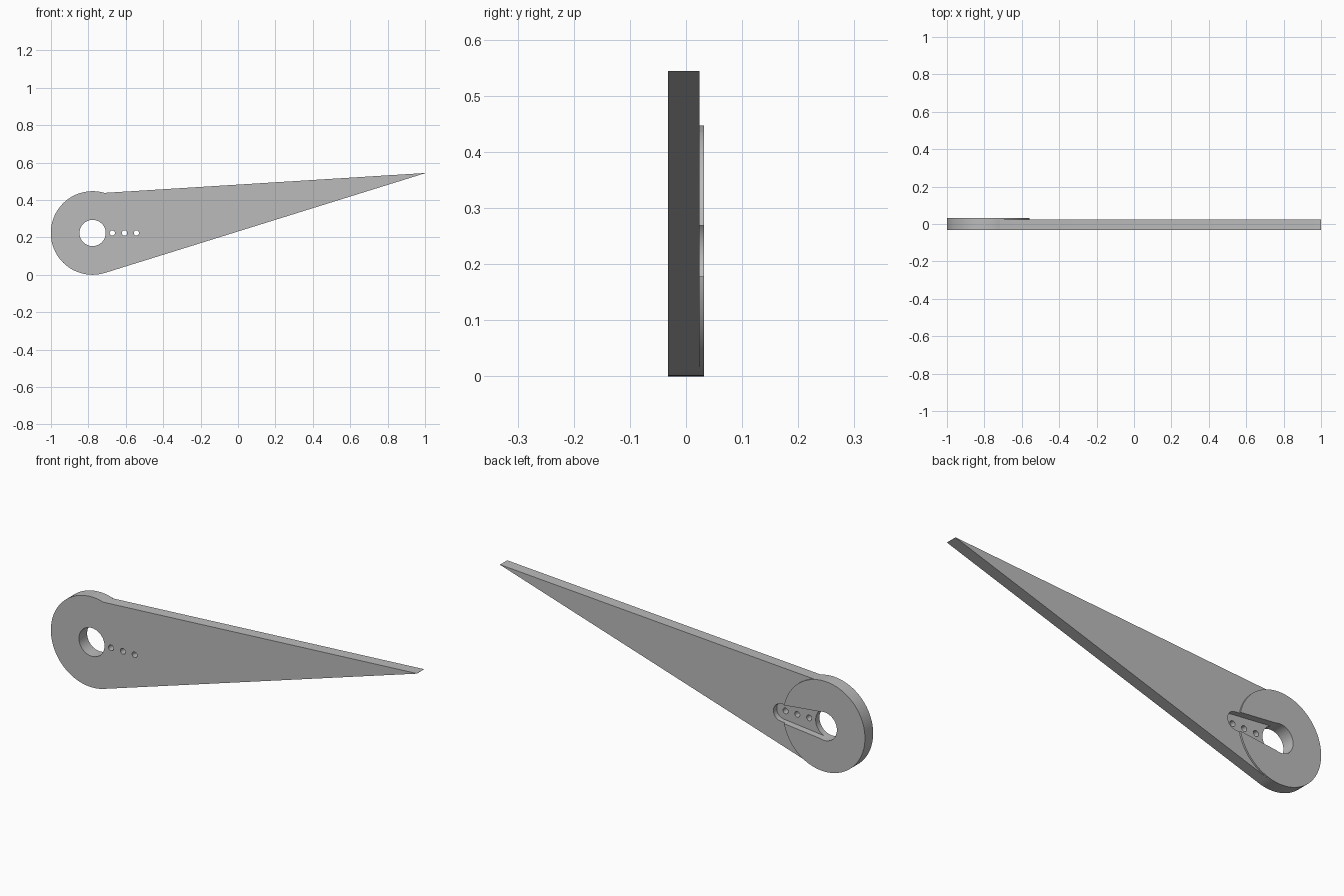
import bpy, bmesh
from math import sin, cos, pi, acos, sqrt, atan2, asin, radians

default = bpy.data.objects.get("Cube")
if default:
    bpy.data.objects.remove(default, do_unlink=True)

# Main dimensions
HUB_X, HUB_Z, HUB_R = -0.7775, 0.2235, 0.2235
TIP_X, TIP_Z = 1.0, 0.544
FRONT, BACK, PAD_BACK = -0.032, 0.024, 0.032
BORE_R = 0.07
SLOT_FLOOR = -0.002
PIN_XS = (-0.672, -0.607, -0.543)

grey = bpy.data.materials.new("plain grey")
grey.use_nodes = True
grey.diffuse_color = (0.5, 0.5, 0.5, 1)
grey.node_tree.nodes["Principled BSDF"].inputs["Base Color"].default_value = grey.diffuse_color


def arc(x, z, r, start, end, steps):
    return [(x + r * cos(start + (end - start) * i / steps),
             z + r * sin(start + (end - start) * i / steps)) for i in range(steps + 1)]


def circle(x, z, r, steps):
    return arc(x, z, r, 0, 2 * pi, steps)[:-1]


def prism(name, outline, y0, y1):
    """Extrude an (x, z) outline from y0 to y1."""
    bm = bmesh.new()
    face = bm.faces.new([bm.verts.new((x, y0, z)) for x, z in outline])
    out = bmesh.ops.extrude_face_region(bm, geom=[face])
    verts = [v for v in out["geom"] if isinstance(v, bmesh.types.BMVert)]
    bmesh.ops.translate(bm, verts=verts, vec=(0, y1 - y0, 0))
    bmesh.ops.recalc_face_normals(bm, faces=bm.faces)
    mesh = bpy.data.meshes.new(name)
    bm.to_mesh(mesh)
    bm.free()
    mesh.materials.append(grey)
    obj = bpy.data.objects.new(name, mesh)
    bpy.context.collection.objects.link(obj)
    return obj


def combine(target, other, operation):
    """Apply a boolean and discard the helper."""
    bpy.ops.object.select_all(action="DESELECT")
    bpy.context.view_layer.objects.active = target
    target.select_set(True)
    mod = target.modifiers.new("boolean", "BOOLEAN")
    mod.operation, mod.solver, mod.object = operation, "EXACT", other
    bpy.ops.object.modifier_apply(modifier=mod.name)
    bpy.data.objects.remove(other, do_unlink=True)


# Tapered arm: its lower edge is tangent to the hub, its upper edge meets the rim
dx, dz = TIP_X - HUB_X, TIP_Z - HUB_Z
low = atan2(dz, dx) - acos(HUB_R / sqrt(dx * dx + dz * dz))
low_point = (HUB_X + HUB_R * cos(low), HUB_Z + HUB_R * sin(low))
arm = prism("arm", [(HUB_X, HUB_Z), low_point, (TIP_X, TIP_Z - 0.001),
                    (TIP_X, TIP_Z), (-0.72, 0.4375)], FRONT, BACK)

# Round hub, slightly proud of the arm at the back
hub = prism("hub", circle(HUB_X, HUB_Z, HUB_R, 96), FRONT, PAD_BACK)
combine(arm, hub, "UNION")

# Tapered round-ended recess in the back
big, small, end_x = 0.068, 0.043, -0.538
turn = acos((big - small) / (end_x - HUB_X))
slot = (arc(end_x, HUB_Z, small, -turn, turn, 24)
        + arc(HUB_X, HUB_Z, big, turn, 2 * pi - turn, 32))
combine(arm, prism("slot_cutter", slot, SLOT_FLOOR, 0.1), "DIFFERENCE")

# Shaft bore and three pin holes
combine(arm, prism("bore_cutter", circle(HUB_X, HUB_Z, BORE_R, 64), -0.1, 0.1), "DIFFERENCE")
for x in PIN_XS:
    combine(arm, prism("pin_cutter", circle(x, HUB_Z, 0.014, 24), -0.1, 0.1), "DIFFERENCE")

arm.name = "lever_arm"
bpy.ops.object.shade_smooth_by_angle(angle=radians(30))
